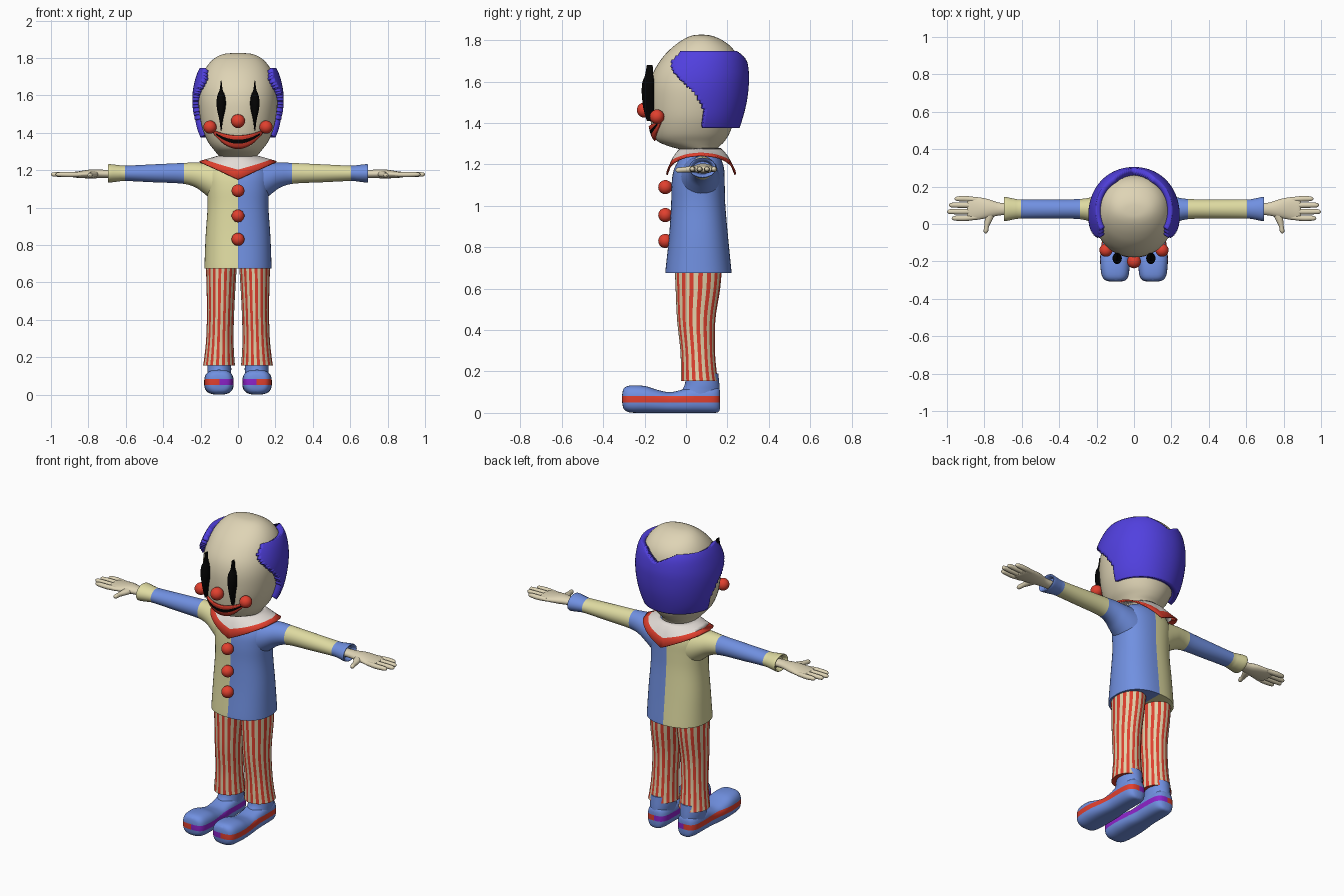
import bpy, bmesh, math
from mathutils import Vector
from mathutils.bvhtree import BVHTree

if "Cube" in bpy.data.objects:
    bpy.data.objects.remove(bpy.data.objects["Cube"])


def material(name, r, g, b):
    m = bpy.data.materials.new(name)
    m.diffuse_color = [(c / 255) ** 2.2 for c in (r, g, b)] + [1]
    m.use_nodes = True
    m.node_tree.nodes["Principled BSDF"].inputs["Base Color"].default_value = m.diffuse_color
    return m


SKIN = material("skin", 222, 211, 180)
BLUE = material("blue cloth", 112, 143, 224)
YELLOW = material("pale yellow cloth", 222, 218, 160)
RED = material("red", 224, 66, 50)
HAIR = material("violet hair", 82, 66, 222)
BLACK = material("black", 12, 12, 12)
WHITE = material("collar white", 226, 219, 213)
PURPLE = material("purple", 140, 40, 200)
CREAM = material("cream", 226, 208, 168)


def surface(name, rows, mats, closed=True, cap=True, by_index=None, cuts=(), rule=None, keep=None):
    """Skin a grid of points; colour by grid index or by face centre after plane cuts."""
    bm = bmesh.new()
    vs = [[bm.verts.new(p) for p in row] for row in rows]
    n = len(rows[0])
    for i in range(len(rows) - 1):
        for j in range(n if closed else n - 1):
            k = (j + 1) % n
            f = bm.faces.new((vs[i][j], vs[i][k], vs[i + 1][k], vs[i + 1][j]))
            if by_index:
                f.material_index = by_index(i, j)
    if cap:
        bm.faces.new(vs[0])
        bm.faces.new(vs[-1])
    for axis, pos in cuts:
        co, no = Vector(), Vector()
        co[axis], no[axis] = pos, 1
        bmesh.ops.bisect_plane(bm, geom=bm.verts[:] + bm.edges[:] + bm.faces[:], plane_co=co, plane_no=no)
    if rule:
        for f in bm.faces:
            f.material_index = rule(f.calc_center_median())
    if keep:
        bad = [f for f in bm.faces if not keep(f.calc_center_median())]
        bmesh.ops.delete(bm, geom=bad, context='FACES')
    bmesh.ops.recalc_face_normals(bm, faces=bm.faces)
    me = bpy.data.meshes.new(name)
    bm.to_mesh(me)
    bm.free()
    for m in mats:
        me.materials.append(m)
    ob = bpy.data.objects.new(name, me)
    bpy.context.collection.objects.link(ob)
    return ob


def smooth_rings(rings, sub):
    """Catmull-Rom interpolation between rings."""
    out = []
    for i in range(len(rings) - 1):
        a, b, c, d = (rings[max(0, min(len(rings) - 1, i + k))] for k in (-1, 0, 1, 2))
        for s in range(sub):
            t = s / sub
            out.append([q + .5 * t * (r - p + t * (2 * p - 5 * q + 4 * r - w + t * (3 * (q - r) + w - p)))
                        for p, q, r, w in zip(a, b, c, d)])
    return out + [rings[-1]]


def loft(name, rings, mats, axis=2, n=32, e=2, sub=4, side=1, **kw):
    """Rings are (position on axis, centre a, centre b, radius a, radius b)."""
    rows = []
    for d, a, b, ra, rb in smooth_rings(rings, sub):
        row = []
        for j in range(n):
            c, s = math.cos(2 * math.pi * j / n), math.sin(2 * math.pi * j / n)
            p = [a + abs(ra) * math.copysign(abs(c) ** (2 / e), c), b + abs(rb) * math.copysign(abs(s) ** (2 / e), s)]
            p.insert(axis, d)
            row.append((p[0] * side, p[1], p[2]))
        rows.append(row)
    return surface(name, rows, mats, **kw)


def front_back(profile, grow=0):
    """(z, front y, back y, half width) to ring."""
    return [(z, 0, (f + k) / 2, w + grow * .85, (k - f) / 2 + grow) for z, f, k, w in profile]


def solidify(ob, t, offset=-1):
    m = ob.modifiers.new("thickness", 'SOLIDIFY')
    m.thickness, m.offset = t, offset


def ball(name, x, y, z, r):
    rings = [(z - r * math.cos(math.pi * i / 16), x, y, r * math.sin(math.pi * i / 16) + 1e-4,
              r * math.sin(math.pi * i / 16) + 1e-4) for i in range(17)]
    loft(name, rings, [RED], sub=1, n=24)


# Head and neck
HEAD = [(1.22, -.01, .15, .085), (1.265, -.015, .15, .095), (1.285, -.075, .16, .11), (1.31, -.135, .185, .13),
        (1.35, -.16, .21, .16), (1.42, -.172, .235, .19), (1.5, -.178, .255, .206), (1.58, -.175, .265, .212),
        (1.65, -.155, .265, .205), (1.72, -.11, .25, .185), (1.77, -.06, .215, .155), (1.805, -.01, .165, .115),
        (1.822, .03, .12, .07), (1.826, .065, .085, .015)]
head = loft("head", front_back(HEAD), [SKIN], n=48, e=2.1)


# Hair: thick shell around the sides and back, with a stepped front edge
def in_hair(p):
    edge = [(1.37, .085), (1.47, .085), (1.54, .045), (1.59, -.01), (1.66, -.07), (1.70, -.07), (1.74, -.03), (2, .1)]
    top = 1.745 - .06 * max(0, 1 - abs(p.x) / .11) * (p.y > .1)
    if not 1.375 < p.z < top:
        return False
    for (z0, y0), (z1, y1) in zip(edge, edge[1:]):
        if z0 <= p.z <= z1:
            return p.y > y0 + (y1 - y0) * (p.z - z0) / (z1 - z0)
    return False


hair = loft("hair", front_back(HEAD[3:12], .038), [HAIR], n=120, e=2.1, sub=10, cap=False, keep=in_hair)
solidify(hair, .04)

# Face: eyes, nose, cheeks
for s in (-1, 1):
    loft("eye_marking", [(1.41, .09, -.175, .002, .014), (1.47, .09, -.18, .01, .026), (1.52, .09, -.182, .021, .03),
                         (1.56, .09, -.184, .025, .03), (1.6, .09, -.182, .02, .028), (1.63, .09, -.178, .008, .02),
                         (1.68, .09, -.175, .002, .014)], [BLACK], side=s, n=20)
    ball("cheek", .15 * s, -.14, 1.43, .035)
ball("nose", 0, -.2, 1.462, .037)

# Smile wrapped onto the face
tree = BVHTree.FromPolygons([v.co for v in head.data.vertices], [p.vertices for p in head.data.polygons])
rows = []
for v in (0, .2, .4, .7, .85, 1):
    row = []
    for i in range(33):
        u = i / 16 - 1
        x, low, high = .132 * u, 1.315 + .085 * u * u, 1.385 + .028 * u * u
        z = low + (high - low) * v
        hit = tree.ray_cast(Vector((x, -1, z)), Vector((0, 1, 0)))[0]
        row.append((x, hit.y - .008, z))
    rows.append(row)
mouth = surface("mouth", rows, [RED, BLACK], closed=False, cap=False, by_index=lambda i, j: int(i == 2 and 1 < j < 30))
solidify(mouth, .009, 0)

# Shirt body, halved in two colours
loft("shirt", front_back([(.675, -.1, .22, .18), (.70, -.098, .218, .179), (.85, -.082, .203, .173),
                          (1, -.072, .19, .163), (1.1, -.07, .187, .166), (1.17, -.06, .185, .17),
                          (1.22, -.035, .172, .15), (1.25, -.005, .15, .12), (1.262, .0, .14, .1)]),
     [YELLOW, BLUE], n=48, e=2.3, cuts=[(0, 0)], rule=lambda p: int(p.x > 0))
for z in (1.09, .955, .83):
    ball("button", 0, -.1, z, .034)

# Collar: pointed front and back, red trim
rows = []
for k in (0, .25, .5, .72, .72001, 1):
    row = []
    for j in range(64):
        a = 2 * math.pi * j / 64
        c, s = math.cos(a), math.sin(a)
        t = abs(c) / (abs(c) + abs(s))
        outer = Vector((math.copysign(.205 * t, c), .073 + math.copysign(.165 * math.sqrt(1 - t * t), s), 1.15 + .095 * t))
        inner = Vector((.1 * c, .07 + .095 * s, 1.275))
        p = inner.lerp(outer, k)
        p.z += .02 * math.sin(math.pi * k) * (1 - t)
        row.append(p)
    rows.append(row)
collar = surface("collar", rows, [WHITE, RED], cap=False, by_index=lambda i, j: int(i > 2))
solidify(collar, .008, 0)

for s in (-1, 1):
    # Sleeve in three bands, colours swapped between sides
    loft("sleeve", [(.05, .065, 1.125, .105, .115), (.12, .067, 1.135, .095, .107), (.18, .072, 1.157, .08, .083),
                    (.23, .077, 1.175, .065, .066), (.3, .08, 1.183, .053, .055), (.45, .08, 1.183, .051, .048),
                    (.6, .08, 1.183, .051, .041), (.64, .08, 1.183, .055, .044), (.69, .08, 1.183, .065, .049),
                    (.692, .08, 1.183, .055, .04), (.67, .08, 1.183, .045, .03)],
         [BLUE, YELLOW] if s > 0 else [YELLOW, BLUE], axis=0, side=s,
         cuts=[(0, .29 * s), (0, .605 * s), (0, 0)], rule=lambda p: int(.29 < abs(p.x) < .605))
    # Hand with four fingers and thumb
    loft("palm", [(.65, .08, 1.18, .03, .022), (.72, .08, 1.18, .034, .022), (.78, .083, 1.18, .05, .024),
                  (.85, .083, 1.176, .062, .018), (.885, .083, 1.176, .058, .013), (.892, .083, 1.176, .04, .005)],
         [SKIN], axis=0, side=s)
    for y, tip in ((.135, .96), (.101, .99), (.066, 1.0), (.031, .975)):
        loft("finger", [(.84, .083 + (y - .083) * .9, 1.176, .013, .012), (.9, y, 1.176, .015, .014),
                        (tip - .02, y, 1.177, .013, .012), (tip - .005, y, 1.177, .008, .008),
                        (tip, y, 1.177, .001, .001)], [SKIN], axis=0, side=s, n=14)
    loft("thumb", [(.07, .765, 1.18, .026, .018), (.03, .775, 1.177, .022, .016), (-.01, .787, 1.174, .013, .013),
                   (-.04, .792, 1.172, .012, .012), (-.052, .793, 1.172, .001, .001)], [SKIN], axis=1, side=s, n=16)
    # Striped trouser leg
    leg = [(.72, -.055, .175, .004, .172), (.6, -.05, .165, .012, .169), (.45, -.043, .142, .02, .166),
           (.3, -.027, .14, .024, .17), (.2, -.025, .148, .02, .18), (.155, -.025, .155, .016, .187)]
    loft("trouser_leg", [(z, (i + o) / 2, (f + k) / 2, (o - i) / 2, (k - f) / 2) for z, f, k, i, o in leg],
         [RED, CREAM], n=64, side=s, by_index=lambda i, j: j // 2 % 2)
    # Shoe with a side stripe, red outside and purple inside
    loft("shoe", [(-.308, .1, .07, .025, .02), (-.3, .1, .068, .055, .05), (-.27, .101, .067, .073, .065),
                  (-.2, .102, .065, .079, .065), (-.14, .102, .056, .076, .056), (-.08, .1, .05, .07, .05),
                  (-.02, .1, .056, .064, .056), (.04, .1, .065, .065, .065), (.12, .1, .065, .062, .065),
                  (.155, .1, .063, .045, .06), (.165, .1, .063, .02, .04)],
         [BLUE, RED, PURPLE], axis=1, n=40, e=2.8, side=s, cuts=[(2, .05), (2, .082), (0, .1 * s)],
         rule=lambda p: 0 if not .05 < p.z < .082 or p.z < .01 else 1 if abs(p.x) > .1 else 2)
    loft("shoe_ankle", [(.085, .1, .065, .063, .1), (.11, .1, .072, .063, .091), (.14, .1, .078, .064, .083),
                        (.19, .1, .078, .062, .078)], [BLUE], side=s)

# Smooth shading everywhere, sharp rims kept
for ob in bpy.context.collection.objects:
    ob.select_set(True)
    bpy.context.view_layer.objects.active = ob
bpy.ops.object.shade_smooth_by_angle(angle=math.radians(45))
